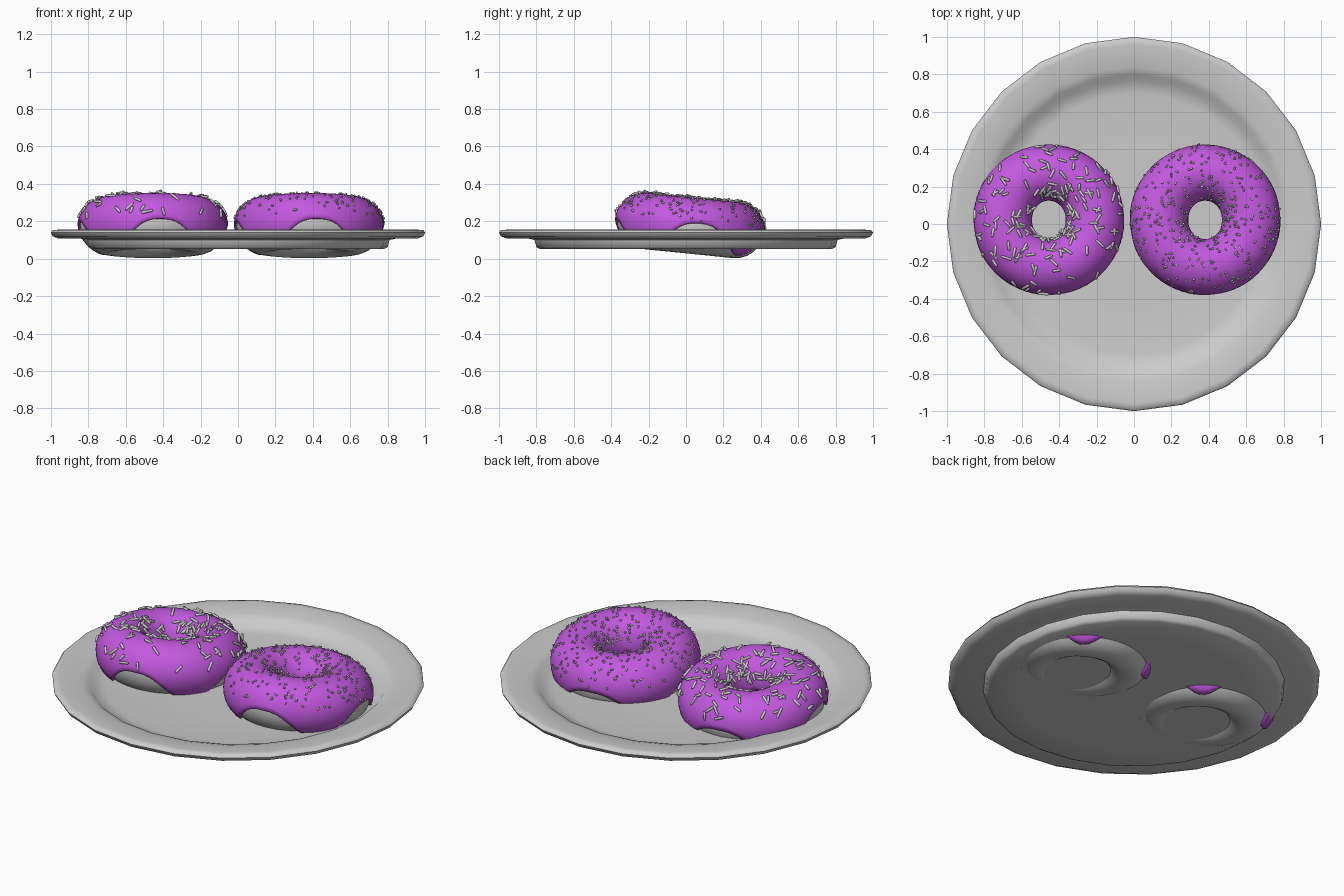
import bpy, bmesh, math, random
from mathutils import Vector, Matrix

if "Cube" in bpy.data.objects:
    bpy.data.objects.remove(bpy.data.objects["Cube"])

R = 0.247          # ring radius of a doughnut
DOUGH_R = 0.143    # tube radius of the dough
ICING_R = 0.157    # tube radius of the icing
TILT = -0.1        # doughnuts lean slightly, front side up

icing_mat = bpy.data.materials.new("pink_icing")
icing_mat.diffuse_color = (0.55, 0.1, 0.75, 1)
icing_mat.use_nodes = True
icing_mat.node_tree.nodes["Principled BSDF"].inputs["Base Color"].default_value = icing_mat.diffuse_color


def add_object(name, bm, angle=50, loc=(0, 0, 0), tilt=0, mat=None):
    me = bpy.data.meshes.new(name)
    bm.to_mesh(me)
    bm.free()
    ob = bpy.data.objects.new(name, me)
    bpy.context.collection.objects.link(ob)
    ob.location = loc
    ob.rotation_euler = (tilt, 0, 0)
    if mat:
        me.materials.append(mat)
    bpy.ops.object.select_all(action='DESELECT')
    ob.select_set(True)
    bpy.context.view_layer.objects.active = ob
    bpy.ops.object.shade_smooth_by_angle(angle=math.radians(angle))
    return ob


def ring_point(u, v, r):
    """Point on the doughnut; the hole is a little longer front to back."""
    d = R + r * math.cos(v)
    if math.cos(v) < 0:
        d -= 0.014 * math.cos(v) * abs(math.sin(u)) ** 2
    return Vector((d * math.cos(u), d * math.sin(u), r * math.sin(v)))


def icing_edge(u):
    """Tube angle of the lower icing edge: four drips with arches between."""
    wave = 0.5 + 0.5 * math.cos(4 * (u - math.radians(52)))
    low = -60 + 6 * math.sin(u)
    high = 6 + 4 * math.sin(2 * u + 1)
    return math.radians(high + (low - high) * wave ** 1.4)


# Plate: lathe profile from bottom centre, round the rim, to top centre
profile = [(0, 0.052), (0.6, 0.052), (0.78, 0.052), (0.8, 0.062), (0.81, 0.1),
           (0.84, 0.107), (0.96, 0.108), (0.99, 0.12), (1.0, 0.14),
           (0.99, 0.153), (0.96, 0.155), (0.84, 0.142), (0.8, 0.13),
           (0.77, 0.1), (0.7, 0.09), (0.4, 0.088), (0, 0.088)]
bm = bmesh.new()
verts = [bm.verts.new((r, 0, z)) for r, z in profile]
edges = [bm.edges.new(p) for p in zip(verts, verts[1:])]
bmesh.ops.spin(bm, geom=verts + edges, cent=(0, 0, 0), axis=(0, 0, 1),
               angle=2 * math.pi, steps=24)
bmesh.ops.remove_doubles(bm, verts=bm.verts, dist=1e-4)
bmesh.ops.recalc_face_normals(bm, faces=bm.faces)
add_object("plate", bm, 60)


def make_dough(name, loc):
    bm = bmesh.new()
    nu, nv = 48, 24
    g = [[bm.verts.new(ring_point(2 * math.pi * i / nu, 2 * math.pi * j / nv, DOUGH_R))
          for j in range(nv)] for i in range(nu)]
    for i in range(nu):
        for j in range(nv):
            k, l = (i + 1) % nu, (j + 1) % nv
            bm.faces.new((g[i][j], g[k][j], g[k][l], g[i][l]))
    add_object(name, bm, 80, loc, TILT)


def make_icing(name, loc):
    bm = bmesh.new()
    nu, nv = 80, 20
    g = []
    for i in range(nu):
        u = 2 * math.pi * i / nu
        a, b = icing_edge(u), math.radians(200 + 12 * math.cos(3 * u))
        g.append([bm.verts.new(ring_point(u, a + (b - a) * j / nv, ICING_R))
                  for j in range(nv + 1)])
    for i in range(nu):
        k = (i + 1) % nu
        for j in range(nv):
            bm.faces.new((g[i][j], g[k][j], g[k][j + 1], g[i][j + 1]))
    ob = add_object(name, bm, 80, loc, TILT, icing_mat)
    s = ob.modifiers.new("thickness", 'SOLIDIFY')
    s.thickness = 0.022
    s.offset = -1


def make_sprinkles(name, loc, count, length, radius, lean, seed):
    """Small rounded rods scattered over the upper icing."""
    rng = random.Random(seed)
    bm = bmesh.new()
    n = 6
    for _ in range(count):
        u = rng.uniform(0, 2 * math.pi)
        v = math.radians(rng.uniform(12, 165))
        p = ring_point(u, v, ICING_R + radius * 0.5)
        normal = Vector((math.cos(v) * math.cos(u), math.cos(v) * math.sin(u), math.sin(v)))
        along = Vector((-math.sin(u), math.cos(u), 0))
        axis = Matrix.Rotation(rng.uniform(0, math.pi), 3, normal) @ along
        axis = (axis + normal * rng.uniform(-lean, lean)).normalized()
        s1 = axis.orthogonal().normalized()
        s2 = axis.cross(s1)
        h = length * rng.uniform(0.7, 1.2) / 2
        rings = []
        for t, w in ((-1, 0.5), (-0.8, 1), (0.8, 1), (1, 0.5)):
            rings.append([bm.verts.new(p + axis * h * t + radius * w * (
                s1 * math.cos(2 * math.pi * k / n) + s2 * math.sin(2 * math.pi * k / n)))
                for k in range(n)])
        for a, b in zip(rings, rings[1:]):
            for k in range(n):
                m = (k + 1) % n
                bm.faces.new((a[k], a[m], b[m], b[k]))
        bm.faces.new(rings[0][::-1])
        bm.faces.new(rings[-1])
    add_object(name, bm, 60, loc, TILT)


# Two iced doughnuts, sunk slightly into the plate
left, right = (-0.455, 0.022, 0.17), (0.38, 0.022, 0.17)
for side, loc in (("left", left), ("right", right)):
    make_dough(side + "_dough", loc)
    make_icing(side + "_icing", loc)

# Long sprinkles on the left, fine ones on the right
make_sprinkles("left_long_sprinkles", left, 170, 0.055, 0.0075, 0.35, 3)
make_sprinkles("right_fine_sprinkles", right, 420, 0.015, 0.005, 0.6, 7)
